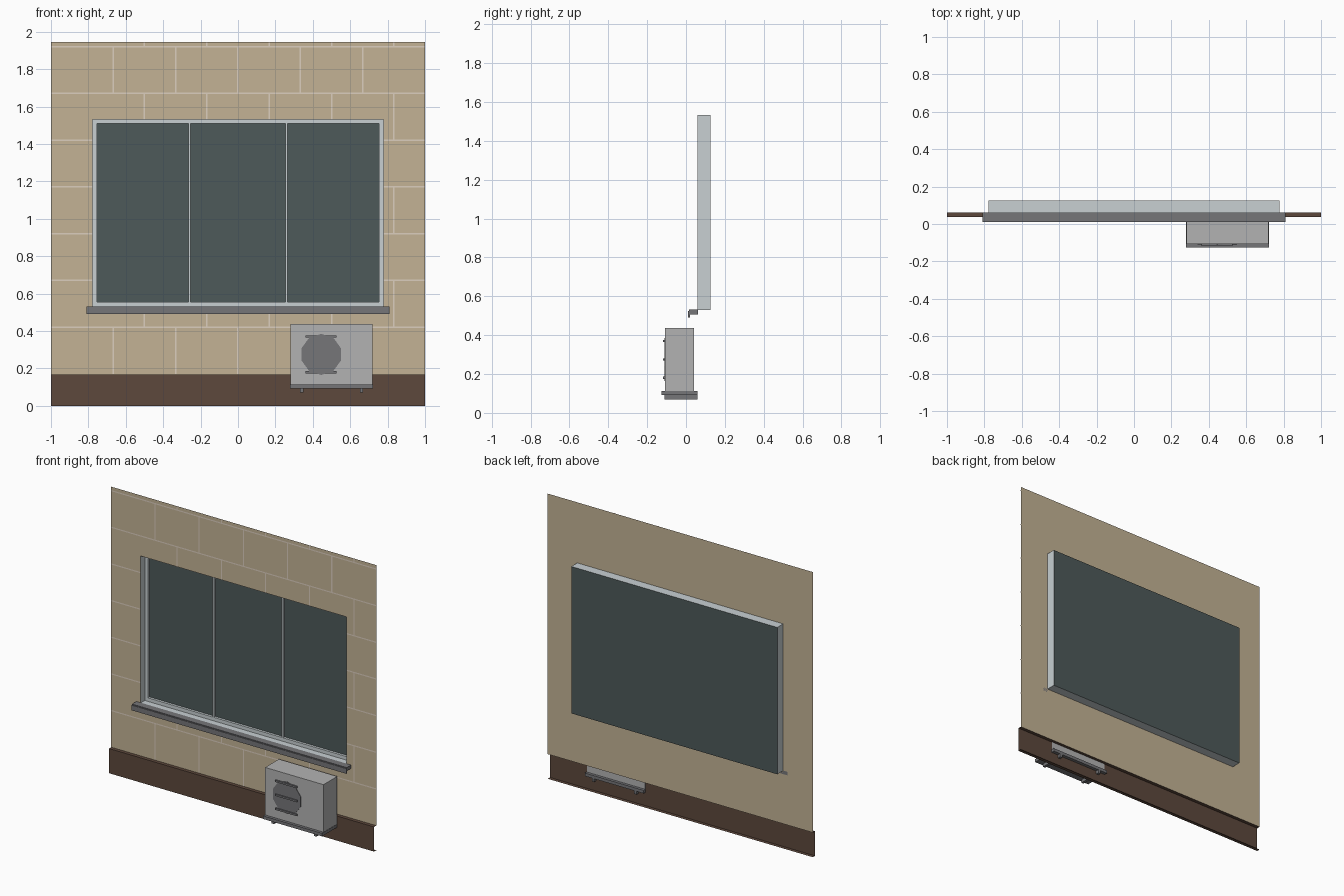
import bpy, bmesh, math
from mathutils import Matrix

if "Cube" in bpy.data.objects:
    bpy.data.objects.remove(bpy.data.objects["Cube"])


def mat(name, r, g, b):
    m = bpy.data.materials.new(name)
    m.diffuse_color = (r, g, b, 1)
    m.use_nodes = True
    m.node_tree.nodes["Principled BSDF"].inputs["Base Color"].default_value = m.diffuse_color
    return m


STONE = mat("stone", 0.55, 0.45, 0.30)
GROUT = mat("grout", 0.72, 0.62, 0.52)
BROWN = mat("brown", 0.11, 0.065, 0.045)
GLASS = mat("glass", 0.075, 0.10, 0.10)
FRAME = mat("frame", 0.58, 0.63, 0.65)
DARK = mat("dark_grey", 0.18, 0.18, 0.19)
CASE = mat("casing", 0.45, 0.45, 0.45)


def finish(name, bm, material):
    me = bpy.data.meshes.new(name)
    bm.to_mesh(me)
    bm.free()
    ob = bpy.data.objects.new(name, me)
    me.materials.append(material)
    bpy.context.collection.objects.link(ob)
    return ob


def boxes(name, material, items):
    """Each item is (x0, x1, y0, y1, z0, z1)."""
    bm = bmesh.new()
    for x0, x1, y0, y1, z0, z1 in items:
        bmesh.ops.create_cube(bm, size=1, matrix=Matrix.Translation(
            ((x0 + x1) / 2, (y0 + y1) / 2, (z0 + z1) / 2))
            @ Matrix.Diagonal((x1 - x0, y1 - y0, z1 - z0, 1)))
    return finish(name, bm, material)


def sheet(name, material, quads):
    bm = bmesh.new()
    for q in quads:
        bm.faces.new([bm.verts.new(p) for p in q])
    bmesh.ops.remove_doubles(bm, verts=bm.verts, dist=1e-5)
    return finish(name, bm, material)


def upright(x0, x1, z0, z1, y):
    return [(x0, y, z0), (x1, y, z0), (x1, y, z1), (x0, y, z1)]


WY, BACK, TOP = 0.062, 0.126, 1.945      # wall plane, window back, wall top
WX, Z0, Z1 = 0.777, 0.53, 1.532          # window opening
BASE = 0.168

# Wall sheet with a window opening
sheet("wall", STONE, [upright(-1, -WX, BASE, TOP, WY), upright(WX, 1, BASE, TOP, WY),
                      upright(-WX, WX, BASE, Z0, WY), upright(-WX, WX, Z1, TOP, WY)])

# Grout lines in running bond, clipped around the window
g, h = 0.0585, 0.004
lines = []
for i in range(8):
    z = 0.17 + 0.25 * i
    if i:
        spans = [(-1, -WX), (WX, 1)] if Z0 < z < Z1 else [(-1, 1)]
        lines += [upright(a, b, z - h, z + h, g) for a, b in spans]
    for k in range(5):
        x = (-0.5 if i % 2 else -0.667) + k / 3
        lo, hi = z, min(z + 0.25, TOP)
        if abs(x) < WX:
            if lo < Z0 < hi:
                hi = Z0
            elif lo < Z1 < hi:
                lo = Z1
            elif Z0 <= lo and hi <= Z1:
                continue
        lines.append(upright(x - h, x + h, lo, hi, g))
sheet("grout_lines", GROUT, lines)

# Skirting: an open channel standing out from the wall
prof = [(WY, BASE), (0.038, BASE), (0.038, 0), (WY, 0)]
sheet("skirting", BROWN, [[(-1, *a), (1, *a), (1, *b), (-1, *b)]
                          for a, b in zip(prof[1:], prof)])

# Window reveal, frame bars and glass
rect = [(-WX, Z0), (WX, Z0), (WX, Z1), (-WX, Z1)]
sheet("window_reveal", FRAME,
      [[(a[0], 0.06, a[1]), (b[0], 0.06, b[1]), (b[0], BACK, b[1]), (a[0], BACK, a[1])]
       for a, b in zip(rect, rect[1:] + rect[:1])])
f, y0, y1 = 0.024, 0.105, 0.122
boxes("window_frame", FRAME,
      [(-WX, -WX + f, y0, y1, Z0, Z1), (WX - f, WX, y0, y1, Z0, Z1),
       (-WX + f, WX - f, y0, y1, Z0, Z0 + f), (-WX + f, WX - f, y0, y1, Z1 - f, Z1)]
      + [(s - 0.005, s + 0.005, y0, y1, Z0 + f, Z1 - f) for s in (-0.26, 0.26)])
sheet("window_glass", GLASS, [upright(-WX, WX, Z0, Z1, BACK)])

# Sill with a drip lip
boxes("window_sill", DARK, [(-0.81, 0.81, 0.015, 0.062, 0.507, 0.531),
                            (-0.81, 0.81, 0.011, 0.02, 0.49, 0.525)])

# Outdoor unit: casing, tray, rails, fan disc and louvres
boxes("unit_casing", CASE, [(0.28, 0.72, -0.107, 0.041, 0.113, 0.437)])
boxes("unit_tray", DARK, [(0.278, 0.722, -0.126, 0.06, 0.092, 0.113)])
boxes("unit_rails", DARK, [(c - 0.009, c + 0.009, -0.11, 0.06, 0.07, 0.092)
                           for c in (0.34, 0.66)])
bm = bmesh.new()
bmesh.ops.create_cone(bm, cap_ends=True, segments=10, radius1=0.11, radius2=0.11, depth=0.006,
                      matrix=Matrix.Translation((0.445, -0.107, 0.275))
                      @ Matrix.Rotation(math.pi / 2, 4, 'X'))
finish("fan_disc", bm, DARK)
boxes("fan_louvres", DARK, [(0.362, 0.526, -0.118, -0.108, z - 0.006, z + 0.006)
                            for z in (0.18, 0.275, 0.37)])
